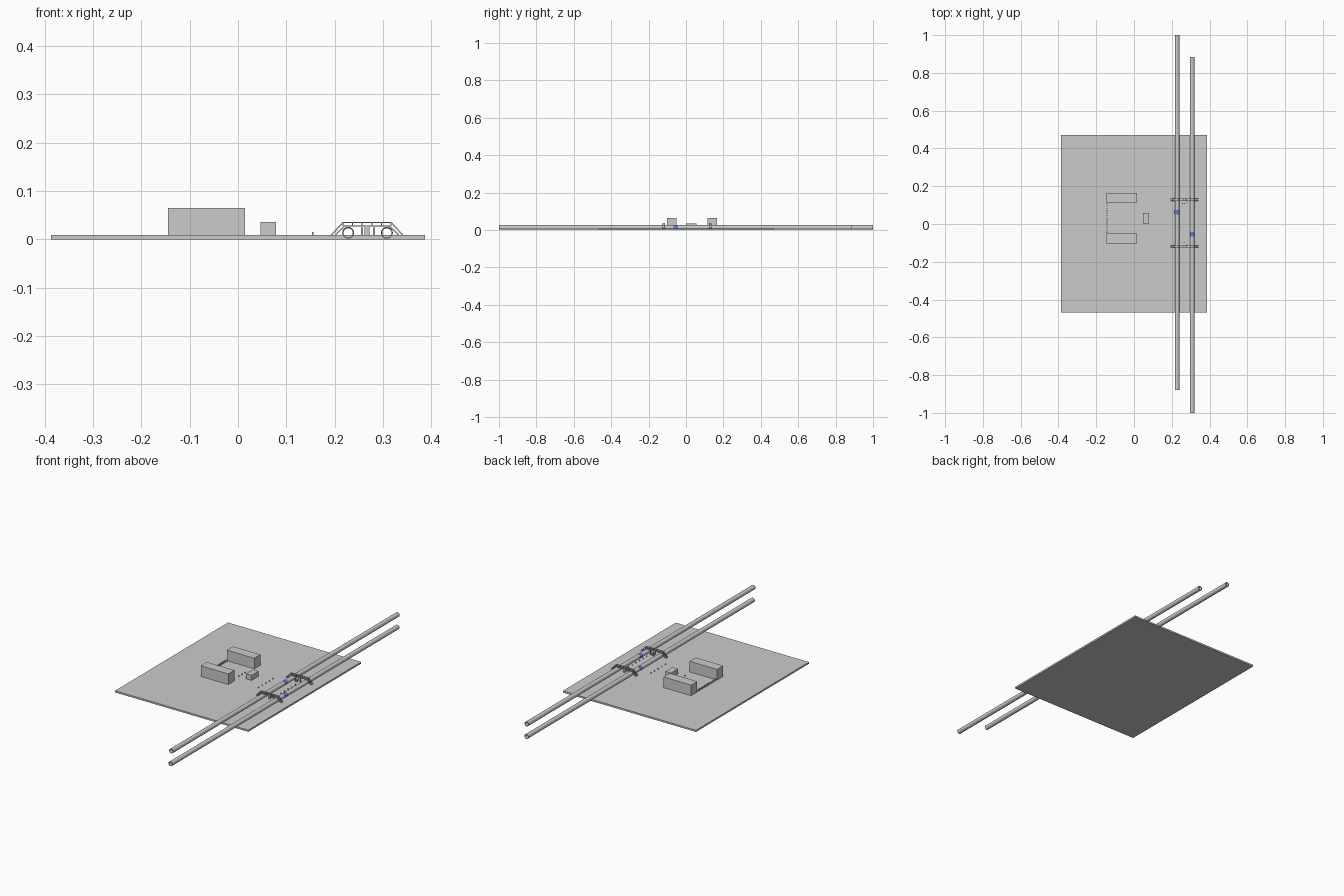
import bpy, bmesh, math
from mathutils import Vector

if "Cube" in bpy.data.objects:
    bpy.data.objects.remove(bpy.data.objects["Cube"])

TOP = 0.009  # top of the base slab


def make_object(name, bm, mat=None):
    bmesh.ops.recalc_face_normals(bm, faces=bm.faces)
    me = bpy.data.meshes.new(name)
    bm.to_mesh(me)
    bm.free()
    ob = bpy.data.objects.new(name, me)
    bpy.context.collection.objects.link(ob)
    if mat:
        me.materials.append(mat)
    return ob


def add_box(bm, x0, x1, y0, y1, z0, z1):
    vs = bmesh.ops.create_cube(bm, size=1)["verts"]
    for v in vs:
        v.co = ((x0, x1)[v.co.x > 0], (y0, y1)[v.co.y > 0], (z0, z1)[v.co.z > 0])


def box(name, *dims):
    bm = bmesh.new()
    add_box(bm, *dims)
    return make_object(name, bm)


def add_bar(bm, a, b, t):
    """Square bar of thickness t between two points."""
    a, b = Vector(a), Vector(b)
    d = b - a
    vs = bmesh.ops.create_cube(bm, size=1)["verts"]
    q = d.to_track_quat('Z', 'Y')
    for v in vs:
        v.co = q @ Vector((v.co.x * t, v.co.y * t, v.co.z * (d.length + t * 0.6))) + (a + b) / 2


def tube(name, x, y0, y1, r_out, r_in, mat=None, z=0.0135, n=24):
    bm = bmesh.new()
    rings = []
    for r, y in ((r_out, y0), (r_out, y1), (r_in, y1), (r_in, y0)):
        rings.append([bm.verts.new((x + r * math.cos(2 * math.pi * i / n), y,
                                    z + r * math.sin(2 * math.pi * i / n))) for i in range(n)])
    for k in range(4):
        a, b = rings[k], rings[(k + 1) % 4]
        for i in range(n):
            j = (i + 1) % n
            bm.faces.new((a[i], a[j], b[j], b[i]))
    ob = make_object(name, bm, mat)
    ob.data.shade_smooth()
    ob.data.set_sharp_from_angle(angle=math.radians(40))
    return ob


def posts(name, points, w, h):
    bm = bmesh.new()
    for x, y in points:
        add_box(bm, x - w / 2, x + w / 2, y - w / 2, y + w / 2, TOP, TOP + h)
    return make_object(name, bm)


blue = bpy.data.materials.new("blue")
blue.diffuse_color = (0.12, 0.2, 0.75, 1)
blue.use_nodes = True
blue.node_tree.nodes["Principled BSDF"].inputs["Base Color"].default_value = blue.diffuse_color

# Base slab and buildings
box("base_slab", -0.387, 0.387, -0.468, 0.47, 0, TOP)
box("building_north", -0.145, 0.015, 0.114, 0.165, TOP, 0.065)
box("building_south", -0.145, 0.015, -0.102, -0.051, TOP, 0.065)
box("kiosk", 0.047, 0.079, 0.0, 0.057, TOP, 0.036)

# Two long travel tubes with a blue section each
tube("tube_left", 0.228, -0.88, 1.0, 0.012, 0.0098)
tube("tube_right", 0.308, -1.0, 0.884, 0.012, 0.0098)
tube("blue_section_left", 0.228, 0.05, 0.073, 0.0124, 0.0095, blue)
tube("blue_section_right", 0.308, -0.066, -0.043, 0.0124, 0.0095, blue)

# Truss arches over the tubes
outer = [(0.194, 0.010), (0.217, 0.035), (0.317, 0.035), (0.340, 0.010)]
inner = [(0.202, 0.010), (0.221, 0.028), (0.313, 0.028), (0.332, 0.010)]
for name, yc in (("truss_north", 0.129), ("truss_south", -0.119)):
    bm = bmesh.new()
    ys = (yc - 0.005, yc + 0.005)
    for chord in (outer, inner):
        for a, b in zip(chord, chord[1:]):
            for y in ys:
                add_bar(bm, (a[0], y, a[1]), (b[0], y, b[1]), 0.0028)
        for p in chord:
            add_bar(bm, (p[0], ys[0], p[1]), (p[0], ys[1], p[1]), 0.0028)
    for i in range(6):
        x = 0.217 + 0.02 * i
        add_bar(bm, (x, ys[0], 0.035), (x, ys[1], 0.035), 0.002)
        for y in ys:
            add_bar(bm, (x, y, 0.028), (x, y, 0.035), 0.002)
    make_object(name, bm)

    # Centre column below each truss
    s = -1 if yc > 0 else 1
    box(name + "_column", 0.262, 0.272, yc - 0.004, yc + 0.004, TOP, 0.029)
    posts(name + "_gates", [(0.257, yc + s * 0.02), (0.267, yc + s * 0.02),
                            (0.281, yc + s * 0.012)], 0.004, 0.016)

# Small posts on the plaza and platform
posts("courtyard_fence", [(-0.142, -0.044 + 0.0127 * i) for i in range(13)], 0.006, 0.008)
posts("plaza_posts", [(0.155, -0.05 + 0.03 * i) for i in range(5)], 0.003, 0.006)
posts("platform_posts", [(0.281, -0.075 + 0.03 * i) for i in range(6)], 0.003, 0.006)
posts("entry_posts", [(0.005, 0.0 + 0.025 * i) for i in range(3)], 0.003, 0.006)
